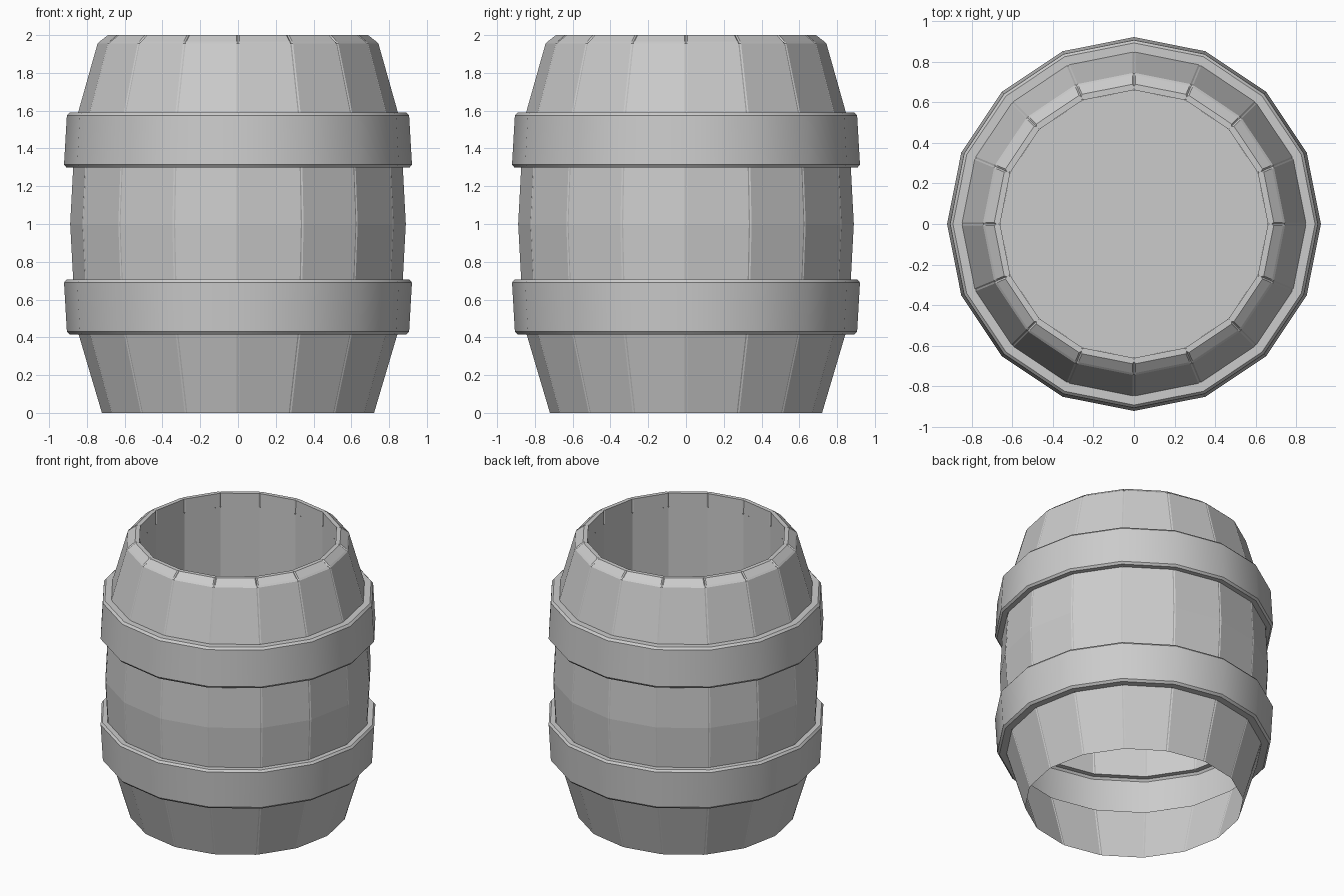
import bpy, bmesh
from math import sin, cos, tau, radians

if "Cube" in bpy.data.objects:
    bpy.data.objects.remove(bpy.data.objects["Cube"])

SIDES = 16
SEAM = 0.008          # half width of the seam between staves


def ring_points(r, z, groove):
    """One 16-sided ring; a groove value splits each corner into a small seam."""
    pts = []
    for i in range(SIDES):
        a = tau * i / SIDES
        if groove is None:
            pts.append((r * cos(a), r * sin(a), z))
            continue
        for t, rr in ((-SEAM, r - 0.0015), (0, r - groove), (SEAM, r - 0.0015)):
            pts.append((rr * cos(a) - t * sin(a), rr * sin(a) + t * cos(a), z))
    return pts


def lathe(name, profile, cap=False, smooth=False):
    """Skin a list of (radius, height, groove) rings."""
    bm = bmesh.new()
    rings = [[bm.verts.new(p) for p in ring_points(*row)] for row in profile]
    for low, high in zip(rings, rings[1:]):
        n = len(low)
        for i in range(n):
            j = (i + 1) % n
            bm.faces.new((low[i], low[j], high[j], high[i]))
    if cap:
        bm.faces.new(rings[-1])
    mesh = bpy.data.meshes.new(name)
    bm.to_mesh(mesh)
    bm.free()
    ob = bpy.data.objects.new(name, mesh)
    bpy.context.collection.objects.link(ob)
    if smooth:
        bpy.ops.object.select_all(action='DESELECT')
        ob.select_set(True)
        bpy.context.view_layer.objects.active = ob
        bpy.ops.object.shade_smooth_by_angle(angle=radians(30))
    return ob


G = 0.004
# Staves: lower, middle and upper bands between the hoops
lathe("lower_staves", [(0.722, 0, G), (0.845, 0.415, G)])
lathe("middle_staves", [(0.874, 0.705, G), (0.89, 1.0, G), (0.874, 1.3, G)])

# Upper band rolls over the bevelled rim, with a small notch at each seam
lathe("upper_staves", [(0.848, 1.59, G), (0.745, 1.955, G), (0.735, 1.965, 0.012),
                       (0.69, 2.0, 0.012), (0.66, 2.0, -0.006), (0.66, 1.9, -0.004)])

# Inner well with its floor
lathe("inner_well", [(0.66, 1.9, None), (0.66, 1.1, None)], cap=True)

# Hoops: hollow bands, the upper one is the lower one mirrored about mid height
hoop = [(0.845, 0.415), (0.892, 0.415), (0.906, 0.43),
        (0.921, 0.69), (0.909, 0.705), (0.874, 0.705)]
lathe("lower_hoop", [(r, z, None) for r, z in hoop], smooth=True)
upper = [(r, 2.005 - z, None) for r, z in reversed(hoop)]
lathe("upper_hoop", upper, smooth=True)
